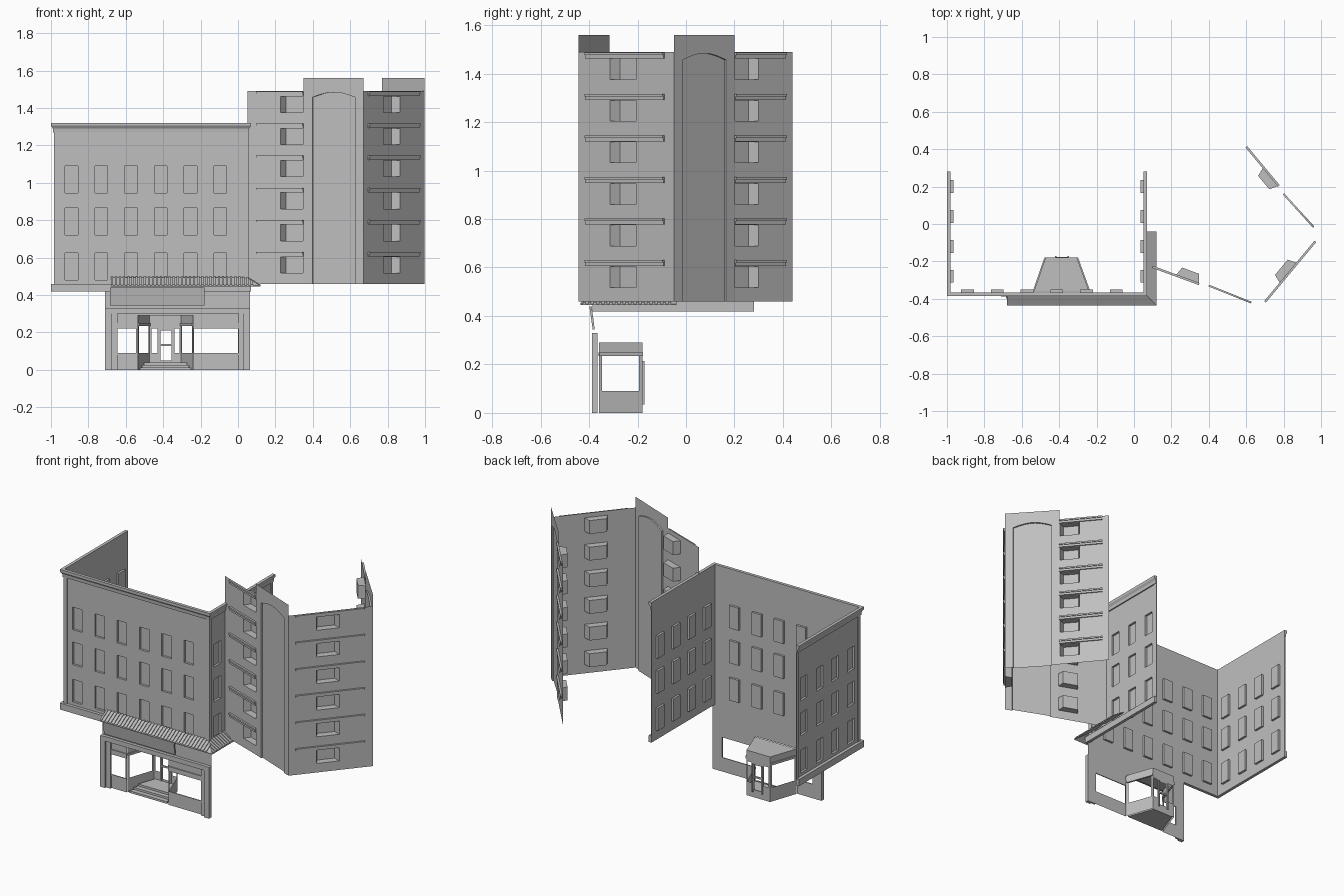
import bpy, bmesh, math
from mathutils import Vector

cube = bpy.data.objects.get("Cube")
if cube:
    bpy.data.objects.remove(cube, do_unlink=True)

stone = bpy.data.materials.new("light_grey_stone")
stone.use_nodes = True
GREY = (0.52, 0.52, 0.52, 1)
stone.diffuse_color = GREY
stone.node_tree.nodes["Principled BSDF"].inputs["Base Color"].default_value = GREY


class Line:
    """Plan line of a wall: u runs along it, n points outward."""
    def __init__(self, a, b):
        self.a, d = Vector((*a, 0)), Vector((*b, 0)) - Vector((*a, 0))
        self.len, self.u = d.length, d.normalized()
        self.n = Vector((self.u.y, -self.u.x, 0))

    def at(self, u, n, z):
        return self.a + self.u * u + self.n * n + Vector((0, 0, z))


def finish(name, bm, recalc=False):
    bmesh.ops.remove_doubles(bm, verts=bm.verts, dist=0.0001)
    if recalc:
        bmesh.ops.recalc_face_normals(bm, faces=bm.faces)
    mesh = bpy.data.meshes.new(name)
    bm.to_mesh(mesh)
    bm.free()
    mesh.materials.append(stone)
    bpy.context.collection.objects.link(bpy.data.objects.new(name, mesh))


def face(bm, pts):
    bm.faces.new([bm.verts.new(p) for p in pts])


def wall(name, line, z0, z1, holes, depth=0, taper=0):
    """Thin wall with holes (u0, u1, z0, z1); depth closes each one as a niche."""
    bm = bmesh.new()
    us = sorted({0, line.len, *(h[0] for h in holes), *(h[1] for h in holes)})
    zs = sorted({z0, z1, *(h[2] for h in holes), *(h[3] for h in holes)})
    for a, b in zip(us, us[1:]):
        for c, d in zip(zs, zs[1:]):
            u, z = (a + b) / 2, (c + d) / 2
            if not any(h[0] < u < h[1] and h[2] < z < h[3] for h in holes):
                face(bm, [line.at(*p) for p in ((a, 0, c), (b, 0, c), (b, 0, d), (a, 0, d))])
    if depth:
        for a, b, c, d in holes:
            rim = [line.at(*p) for p in ((a, 0, c), (b, 0, c), (b, 0, d), (a, 0, d))]
            e, f = a + taper, b - taper
            back = [line.at(*p) for p in ((e, -depth, c), (f, -depth, c), (f, -depth, d), (e, -depth, d))]
            face(bm, back)
            for i in range(4):
                j = (i + 1) % 4
                face(bm, [rim[i], rim[j], back[j], back[i]])
    finish(name, bm)


def add_bar(bm, line, profile, u0, u1, m0=0, m1=0):
    """Sweep an (n, z) profile along a wall line; m0 and m1 mitre the ends."""
    ends = [[bm.verts.new(line.at(u + m * n, n, z)) for n, z in profile]
            for u, m in ((u0, m0), (u1, m1))]
    bm.faces.new(ends[0])
    bm.faces.new(ends[1][::-1])
    for i in range(len(profile)):
        j = (i + 1) % len(profile)
        bm.faces.new((ends[0][i], ends[0][j], ends[1][j], ends[1][i]))


def bar(name, line, profile, u0, u1, m0=0, m1=0):
    bm = bmesh.new()
    add_bar(bm, line, profile, u0, u1, m0, m1)
    finish(name, bm, True)


def rect(n0, n1, z0, z1):
    return [(n0, z0), (n1, z0), (n1, z1), (n0, z1)]


# Long block: three walls with shallow window niches, base course and cornice
left = Line((-0.98, 0.28), (-0.98, -0.365))
front = Line((-0.98, -0.365), (0.05, -0.365))
right = Line((0.05, -0.365), (0.05, 0.28))
FLOORS = ((0.48, 0.625), (0.72, 0.865), (0.945, 1.09))
cornice = [(0, 1.27), (0.008, 1.27), (0.01, 1.29), (0.02, 1.305), (0.02, 1.32), (0, 1.32)]
for name, line, first, step, count, m0, m1 in (
        ("left", left, 0.08, 0.16, 4, 0, 1),
        ("front", front, 0.09, 0.159, 6, -1, 1),
        ("right", right, 0.085, 0.16, 4, -1, 0)):
    holes = [(first + i * step - 0.034, first + i * step + 0.034, a, b)
             for i in range(count) for a, b in FLOORS]
    wall(name + "_block_wall", line, 0.42, 1.32, holes, 0.014)
    bar(name + "_cornice", line, cornice, 0, line.len, m0, m1)
    bar(name + "_base_course", line, rect(0, 0.02, 0.418, 0.46), 0, line.len, m0, m1)
    bar(name + "_pilaster_a", line, rect(0, 0.005, 0.46, 1.27), 0, 0.022, m0)
    bar(name + "_pilaster_b", line, rect(0, 0.005, 0.46, 1.27), line.len - 0.022, line.len, 0, m1)

# Ribbed awning around the shop corner
slope = [(0, 0.487), (0.07, 0.446), (0.07, 0.45), (0, 0.493)]
rib = [(0, 0.49), (0.07, 0.448), (0.07, 0.456), (0, 0.499)]
for name, line, u0, u1, m0, m1 in (("front", front, 0.3, 1.03, 0, 1),
                                   ("side", right, 0, 0.325, -1, 0)):
    bar(name + "_awning", line, slope, u0, u1, m0, m1)
    bm = bmesh.new()
    lo, hi = (u0, u1 + 0.06) if m1 else (u0 - 0.06, u1)
    for i in range(int((hi - lo) / 0.022)):
        u = lo + i * 0.022
        # ribs past the corner start on the hip
        past = max(0, u - u1 + 0.012) if m1 else max(0, u0 - u)
        t = past / 0.07
        prof = [(past, 0.49 - 0.042 * t), rib[1], rib[2], (past, 0.499 - 0.043 * t)]
        add_bar(bm, line, prof, u, u + 0.011)
    finish(name + "_awning_ribs", bm, True)

# Shop front
shop = Line((-0.71, -0.365), (0.065, -0.365))
wall("shop_wall", shop, 0, 0.46, [(0.065, 0.165, 0.09, 0.22), (0.175, 0.47, 0, 0.29),
                                  (0.475, 0.71, 0.09, 0.22)])
for name, a, b in (("left", 0, 0.033), ("right", 0.74, 0.775)):
    bar(name + "_pier", shop, rect(0, 0.023, 0, 0.33), a, b)
for name, a, b in (("left", 0.033, 0.065), ("right", 0.712, 0.74)):
    bar(name + "_inner_pier", shop, rect(0, 0.012, 0, 0.3), a, b)
bar("shop_lintel", shop, rect(0, 0.02, 0.3, 0.33), 0.033, 0.74)
for name, a, b in (("left", 0.065, 0.175), ("right", 0.47, 0.712)):
    bar(name + "_sill", shop, rect(0, 0.006, 0.08, 0.09), a, b)
    bar(name + "_window_head", shop, rect(0, 0.006, 0.22, 0.25), a, b)
bar("sign_board", shop, [(0.012, 0.345), (0.02, 0.345), (0.034, 0.44), (0.024, 0.44)], 0.025, 0.53)

# Recessed entrance with glazed sides, doorway, roof and steps
plan = [(-0.535, -0.36), (-0.473, -0.18), (-0.305, -0.18), (-0.24, -0.36)]
for name, a, b in (("left", plan[0], plan[1]), ("right", plan[2], plan[3])):
    side = Line(a, b)
    wall(name + "_entrance_side", side, 0, 0.29, [(0.015, side.len - 0.015, 0.09, 0.235)])
    bar(name + "_entrance_rail", side, rect(-0.006, 0.006, 0.235, 0.25), 0, side.len)
back = Line(plan[1], plan[2])
wall("entrance_back", back, 0, 0.29, [(0.01, 0.042, 0.09, 0.22), (0.058, 0.118, 0.05, 0.21),
                                      (0.134, 0.16, 0.09, 0.22)])
bar("door_rail", back, rect(-0.004, 0.004, 0.128, 0.138), 0.058, 0.118)
for i, u in enumerate((0.05, 0.118)):
    bar("door_post_%d" % i, back, rect(-0.008, 0.008, 0.035, 0.215), u, u + 0.008)
bm = bmesh.new()
face(bm, [(x, y, 0.29) for x, y in plan[::-1]])
finish("entrance_roof", bm)
for i in range(3):
    y0, h = -0.36 + i * 0.03, 0.013 * (i + 1)
    inset = 0.012 + (y0 + 0.36) * 0.35
    step = Line((-0.535 + inset, y0), (-0.24 - inset, y0))
    bar("entrance_step_%d" % i, step, rect(-(-0.185 - y0), 0, h - 0.013, h), 0, step.len,
        -0.35, 0.35)

# Tower: window panels with balcony ledges
corners = [(0.05, -0.205), (0.35, -0.315), (0.67, -0.443), (0.998, -0.05), (0.77, 0.2), (0.57, 0.44)]
sides = [Line(a, b) for a, b in zip(corners, corners[1:])]
for name, line, w0, w1, l0, l1 in (("left", sides[0], 0.59, 0.99, 0.17, 1),
                                   ("middle", sides[2], 0.33, 0.6, 0.08, 0.9),
                                   ("rear", sides[4], 0.01, 0.41, 0, 0.87)):
    L = line.len
    holes = [(w0 * L, w1 * L, 0.518 + i * 0.1715, 0.604 + i * 0.1715) for i in range(6)]
    wall(name + "_tower_panel", line, 0.46, 1.49, holes, 0.045, 0.016)
    bm = bmesh.new()
    for i in range(6):
        z = 0.606 + i * 0.1715
        ledge = [(0, z), (0.007, z), (0.007, z + 0.014), (0.012, z + 0.014),
                 (0.012, z + 0.024), (0, z + 0.024)]
        add_bar(bm, line, ledge, l0 * L, l1 * L)
    finish(name + "_tower_ledges", bm, True)

# Tower: taller panels with an arched recess
for name, line in (("front", sides[1]), ("rear", sides[3])):
    bm = bmesh.new()
    L, d, z0, z1, n = line.len, 0.01, 0.46, 1.56, 14
    a, b = 0.15 * L, 0.86 * L
    arch = [(a + (b - a) * i / n, 1.457 + 0.027 * math.sin(math.pi * i / n)) for i in range(n + 1)]
    for u0, u1 in ((0, a), (b, L)):
        face(bm, [line.at(u0, 0, z0), line.at(u1, 0, z0), line.at(u1, 0, z1), line.at(u0, 0, z1)])
    for (p, pz), (q, qz) in zip(arch, arch[1:]):
        face(bm, [line.at(p, 0, pz), line.at(q, 0, qz), line.at(q, 0, z1), line.at(p, 0, z1)])
        face(bm, [line.at(p, 0, pz), line.at(p, -d, pz), line.at(q, -d, qz), line.at(q, 0, qz)])
    face(bm, [line.at(a, -d, z0), line.at(b, -d, z0)] + [line.at(u, -d, z) for u, z in arch[::-1]])
    top = arch[0][1]
    face(bm, [line.at(a, 0, z0), line.at(a, -d, z0), line.at(a, -d, top), line.at(a, 0, top)])
    face(bm, [line.at(b, -d, z0), line.at(b, 0, z0), line.at(b, 0, top), line.at(b, -d, top)])
    finish(name + "_arched_panel", bm)
